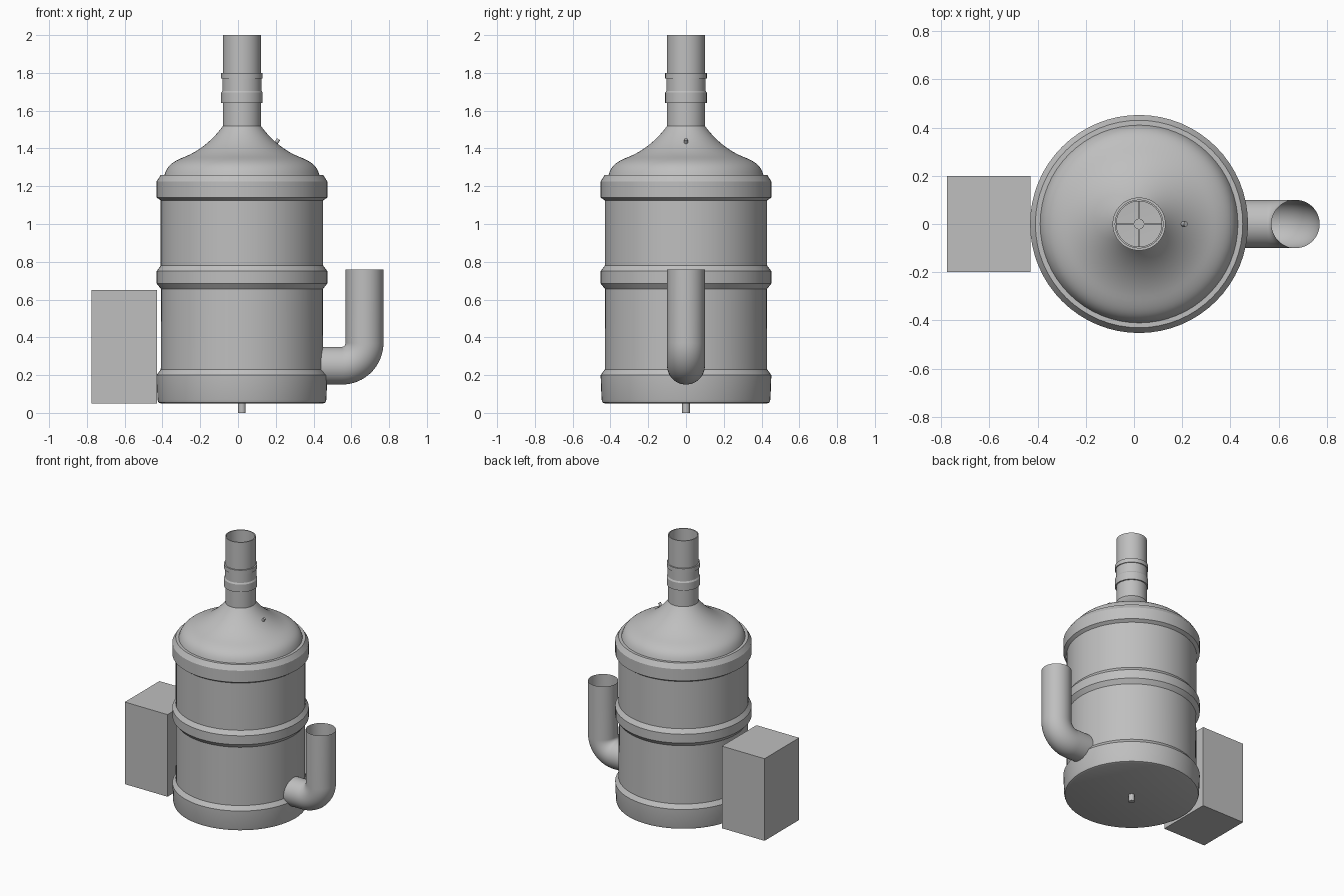
import bpy, bmesh, math
from mathutils import Vector, Matrix
from mathutils.geometry import interpolate_bezier

cube = bpy.data.objects.get("Cube")
if cube:
    bpy.data.objects.remove(cube, do_unlink=True)

AXIS_X = 0.021      # centre line of the tank
SEGMENTS = 64

grey = bpy.data.materials.new("plain grey")
grey.use_nodes = True
grey.diffuse_color = (0.52, 0.52, 0.52, 1)
grey.node_tree.nodes["Principled BSDF"].inputs["Base Color"].default_value = grey.diffuse_color


def finish(name, bm, location=(0, 0, 0), smooth=True):
    mesh = bpy.data.meshes.new(name)
    bm.to_mesh(mesh)
    bm.free()
    obj = bpy.data.objects.new(name, mesh)
    obj.location = location
    mesh.materials.append(grey)
    bpy.context.collection.objects.link(obj)
    if smooth:
        bpy.ops.object.select_all(action='DESELECT')
        obj.select_set(True)
        bpy.context.view_layer.objects.active = obj
        bpy.ops.object.shade_smooth_by_angle(angle=math.radians(28))
    return obj


def skin(bm, rings):
    """Join successive closed rings of vertices with quads."""
    for low, high in zip(rings, rings[1:]):
        n = len(low)
        for i in range(n):
            j = (i + 1) % n
            bm.faces.new((low[i], low[j], high[j], high[i]))


def lathe(name, profile, closed_bottom=False):
    bm = bmesh.new()
    rings = []
    for r, z in profile:
        angles = [math.tau * i / SEGMENTS for i in range(SEGMENTS)]
        rings.append([bm.verts.new((r * math.cos(a), r * math.sin(a), z)) for a in angles])
    skin(bm, rings)
    if closed_bottom:
        bm.faces.new(rings[0][::-1])
    return finish(name, bm, (AXIS_X, 0, 0))


def box(name, low, high):
    bm = bmesh.new()
    bmesh.ops.create_cube(bm, size=1)
    low, high = Vector(low), Vector(high)
    bmesh.ops.scale(bm, vec=high - low, verts=bm.verts)
    return finish(name, bm, (low + high) / 2, smooth=False)


def rod(name, radius, length, location, tilt=0):
    bm = bmesh.new()
    bmesh.ops.create_cone(bm, cap_ends=True, segments=24, radius1=radius, radius2=radius,
                          depth=length, matrix=Matrix.Rotation(tilt, 4, 'Y'))
    return finish(name, bm, location)


# Tank shell: base hoop, middle hoop, top hoop and walls between
lathe("tank_body", [
    (0.43, 0.05), (0.442, 0.055), (0.447, 0.07), (0.452, 0.2), (0.43, 0.23),
    (0.428, 0.655), (0.452, 0.685), (0.452, 0.75), (0.43, 0.78),
    (0.43, 1.125), (0.452, 1.14), (0.452, 1.225), (0.43, 1.26), (0.408, 1.26),
], closed_bottom=True)

# Domed shoulder sweeping up to the neck
bulge = [(0.41, 1.26), (0.395, 1.31), (0.37, 1.33), (0.30, 1.357)]
sweep = [(0.30, 1.357), (0.22, 1.39), (0.15, 1.45), (0.1, 1.52)]
dome = []
for handles in (bulge, sweep):
    dome += [tuple(p) for p in interpolate_bezier(*[Vector(h) for h in handles], 12)][len(dome) > 0:]
lathe("domed_shoulder", [(p[0], p[1]) for p in dome])

# Hollow neck with two collars
lathe("neck", [
    (0.101, 1.51), (0.101, 1.64), (0.11, 1.64), (0.11, 1.695), (0.104, 1.705),
    (0.104, 1.77), (0.11, 1.77), (0.11, 1.8), (0.101, 1.8), (0.101, 2.0),
    (0.094, 2.0), (0.094, 1.51),
])

# Cross-shaped spreader inside the neck
rod("spreader_hub", 0.022, 0.03, (AXIS_X, 0, 1.7))
box("spreader_bar_wide", (AXIS_X - 0.095, -0.004, 1.69), (AXIS_X + 0.095, 0.004, 1.71))
box("spreader_bar_deep", (AXIS_X - 0.004, -0.095, 1.69), (AXIS_X + 0.004, 0.095, 1.71))

# Drain stub and dome stud
rod("drain_stub", 0.02, 0.06, (AXIS_X, 0, 0.03))
rod("dome_stud", 0.01, 0.07, (0.195, 0, 1.42), tilt=math.radians(35))

# Open elbow pipe rising beside the tank
PIPE_R, BEND_R = 0.1, 0.12
bend = Vector((0.55, 0, 0.25 + BEND_R))
stations = [(Vector((0.41, 0, 0.25)), 0)]
for k in range(17):
    a = math.pi / 2 * k / 16
    stations.append((bend + BEND_R * Vector((math.sin(a), 0, -math.cos(a))), a))
stations.append((Vector((0.67, 0, 0.76)), math.pi / 2))
bm = bmesh.new()
pipe_rings = []
for centre, a in stations:
    outward = Vector((math.sin(a), 0, -math.cos(a)))
    ring = []
    for i in range(48):
        t = math.tau * i / 48
        offset = outward * math.cos(t) + Vector((0, 1, 0)) * math.sin(t)
        ring.append(bm.verts.new(centre + PIPE_R * offset))
    pipe_rings.append(ring)
skin(bm, pipe_rings)
bmesh.ops.recalc_face_normals(bm, faces=bm.faces)
finish("elbow_pipe", bm)

# Control box on the opposite side
box("side_box", (-0.775, -0.2, 0.05), (-0.43, 0.2, 0.65))
